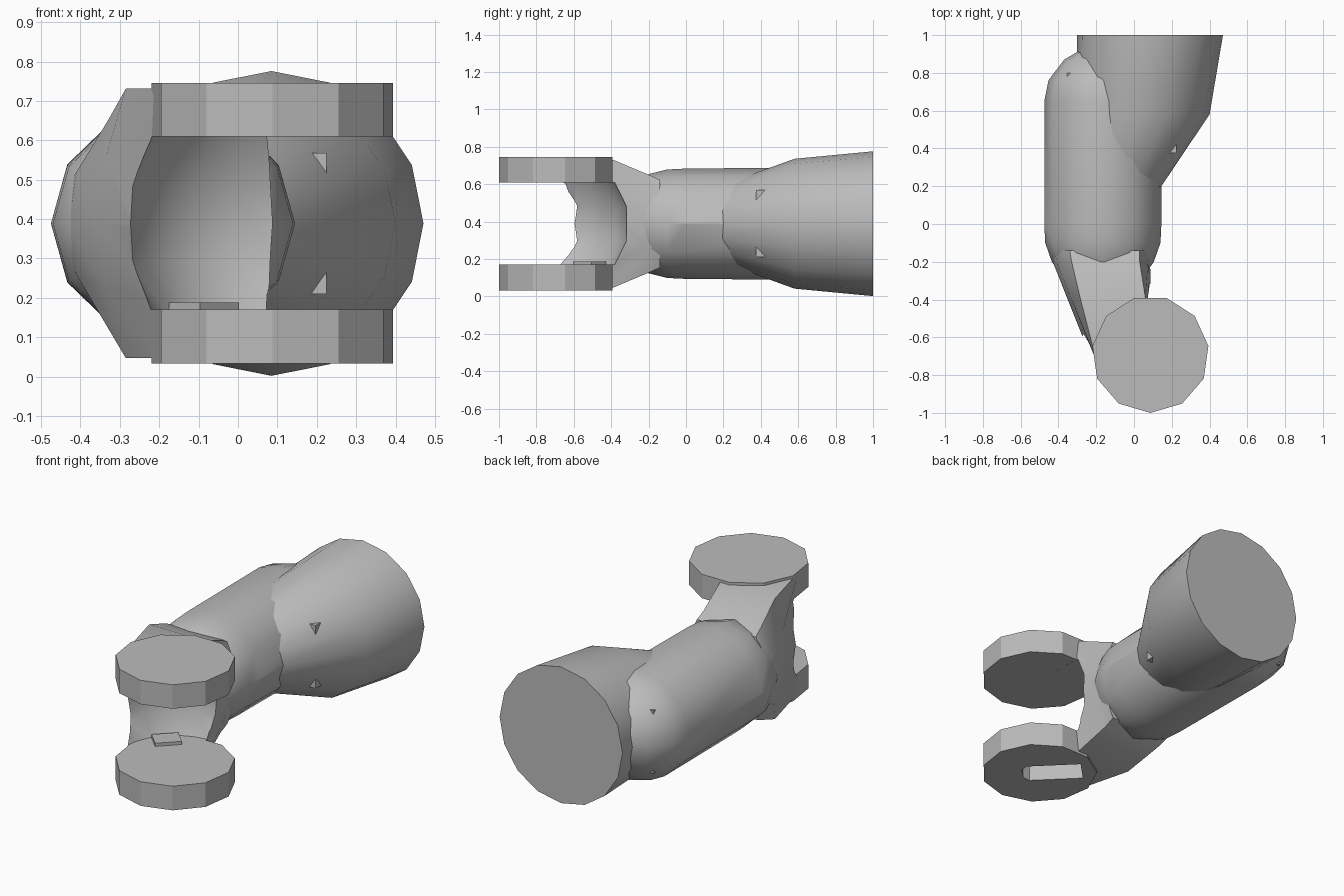
import bpy, bmesh
from math import sin, cos, pi, radians
from mathutils import Vector

old = bpy.data.objects.get("Cube")
if old:
    bpy.data.objects.remove(old, do_unlink=True)

MID = 0.389                      # height of the symmetry plane
PIVOT = Vector((0.087, -0.69))   # fork axis

grey = bpy.data.materials.new("light_grey")
grey.use_nodes = True
grey.diffuse_color = (0.5, 0.5, 0.5, 1)
grey.node_tree.nodes["Principled BSDF"].inputs["Base Color"].default_value = (0.5, 0.5, 0.5, 1)


def loft(name, rings):
    """Skin a list of equal-length point rings and cap both ends."""
    bm = bmesh.new()
    rows = [[bm.verts.new(p) for p in ring] for ring in rings]
    n = len(rows[0])
    for a, b in zip(rows, rows[1:]):
        for i in range(n):
            j = (i + 1) % n
            bm.faces.new((a[i], a[j], b[j], b[i]))
    bm.faces.new(rows[0])
    bm.faces.new(rows[-1])
    bmesh.ops.recalc_face_normals(bm, faces=bm.faces)
    mesh = bpy.data.meshes.new(name)
    bm.to_mesh(mesh)
    bm.free()
    ob = bpy.data.objects.new(name, mesh)
    bpy.context.collection.objects.link(ob)
    mesh.materials.append(grey)
    return ob


def ring_y(y, cx, rx, rz, n):
    return [(cx + rx * cos(2 * pi * i / n), y, MID + rz * sin(2 * pi * i / n)) for i in range(n)]


def ring_z(z, r, n):
    return [(PIVOT.x + r * sin(2 * pi * i / n), PIVOT.y - r * cos(2 * pi * i / n), z) for i in range(n)]


def box(name, lo, hi):
    corners = [(lo[0], lo[1]), (hi[0], lo[1]), (hi[0], hi[1]), (lo[0], hi[1])]
    return loft(name, [[(x, y, z) for x, y in corners] for z in (lo[2], hi[2])])


def select(ob):
    bpy.ops.object.select_all(action='DESELECT')
    ob.select_set(True)
    bpy.context.view_layer.objects.active = ob


def cut(ob, cutter):
    mod = ob.modifiers.new("cut", 'BOOLEAN')
    mod.operation = 'DIFFERENCE'
    mod.solver = 'EXACT'
    mod.object = cutter
    select(ob)
    bpy.ops.object.modifier_apply(modifier=mod.name)


# Main arm tube with a rounded back end and a tapered front end
TUBE_X = -0.165
tube = loft("arm_tube", [ring_y(y, TUBE_X, rx, rz, 12) for y, rx, rz in (
    (-0.30, 0.20, 0.20), (-0.20, 0.27, 0.265), (-0.10, 0.305, 0.29), (0.0, 0.31, 0.295),
    (0.65, 0.31, 0.30), (0.76, 0.288, 0.28), (0.87, 0.205, 0.2), (0.92, 0.12, 0.12))])

# Flared sleeve ending in the large rear face
sleeve = loft("rear_sleeve", [ring_y(*s, 16) for s in (
    (0.15, -0.13, 0.24, 0.19), (0.2, -0.1, 0.245, 0.21),
    (0.58, 0.05, 0.35, 0.347), (1.0, 0.085, 0.386, 0.387))])

# Inner housing whose corners poke through the tube and sleeve
housing = box("inner_housing", (-0.355, 0.375, 0.21), (0.225, 0.80, 0.568))


# Neck between the tube and the fork, mirrored about the middle height
def neck_ring(y, left, top_left, top_right, right, half):
    upper = [(right, 0), (right - 0.01, 0.5), (top_right, 1), (top_left, 1),
             (left + 0.02, 0.5), (left, 0)]
    lower = [(x, -h) for x, h in upper[-2:0:-1]]
    return [(x, y, MID + h * half) for x, h in upper + lower]


neck = loft("fork_neck", [
    neck_ring(-0.14, -0.44, -0.34, 0.03, 0.09, 0.235),
    neck_ring(-0.20, -0.43, -0.33, 0.03, 0.085, 0.262),
    neck_ring(-0.39, -0.355, -0.285, 0.06, 0.09, 0.342),
    neck_ring(-0.72, -0.223, -0.20, 0.08, 0.10, 0.342)])

# Fork plates
lower_plate = loft("lower_fork_plate", [ring_z(z, 0.31, 11) for z in (0.033, 0.17)])
upper_plate = loft("upper_fork_plate", [ring_z(z, 0.31, 11) for z in (0.61, 0.746)])

# Barrel-shaped clearance between the plates
barrel = loft("barrel_cutter", [ring_z(z, r, 24) for z, r in (
    (0.17, 0.31), (0.295, 0.372), (0.483, 0.372), (0.61, 0.31))])
cut(neck, barrel)

# Slot under the lower plate, running diagonally towards the neck
along, across = Vector((-1, 1)).normalized(), Vector((1, 1)).normalized()
slot_plan = [PIVOT + along * a + across * b for a, b in (
    (-0.09, -0.04), (-0.06, -0.075), (0.23, -0.075), (0.23, 0.075), (-0.06, 0.075), (-0.09, 0.04))]
slot = loft("slot_cutter", [[(p.x, p.y, z) for p in slot_plan] for z in (0.0, 0.155)])
for part in (lower_plate, neck):
    cut(part, slot)
for cutter in (barrel, slot):
    bpy.data.objects.remove(cutter, do_unlink=True)

# Small cable tab on top of the lower plate
tab_plan = [PIVOT + along * a + across * b for a, b in (
    (0.19, -0.07), (0.30, -0.07), (0.30, 0.07), (0.19, 0.07))]
tab = loft("cable_tab", [[(p.x, p.y, z) for p in tab_plan] for z in (0.16, 0.188)])

# Shading
for part in (tube, sleeve, housing, neck, lower_plate, upper_plate, tab):
    select(part)
    bpy.ops.object.shade_smooth_by_angle(angle=radians(31))
